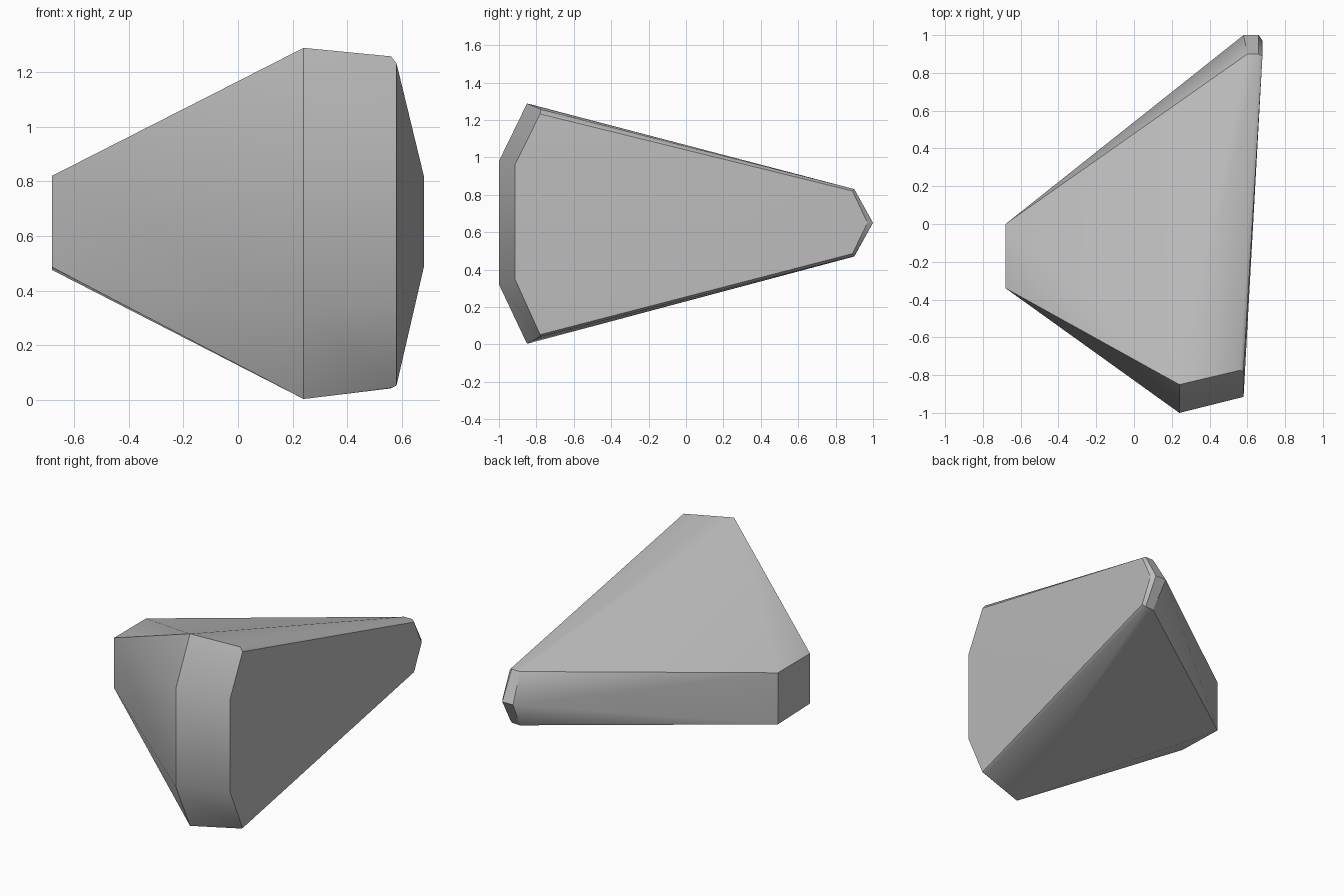
import bpy
import bmesh
from math import radians

default_cube = bpy.data.objects.get("Cube")
if default_cube:
    bpy.data.objects.remove(default_cube, do_unlink=True)


def make_material(name, colour):
    """One flat colour for viewport and render."""
    material = bpy.data.materials.new(name)
    material.use_nodes = True
    material.diffuse_color = colour
    shader = material.node_tree.nodes["Principled BSDF"]
    shader.inputs["Base Color"].default_value = colour
    shader.inputs["Roughness"].default_value = 0.9
    return material


# Corner columns of the boulder: x, y, lower z, upper z
corner_columns = {
    "blunt end, back": (-0.68, 0, 0.475, 0.82),
    "blunt end, front": (-0.68, -0.34, 0.485, 0.82),
    "peak": (0.24, -0.85, 0.003, 1.288),
    "nose": (0.24, -1, 0.32, 0.98),
    "cheek": (0.58, -0.915, 0.35, 0.96),
    "shoulder": (0.56, -0.775, 0.042, 1.257),
    "shoulder chamfer": (0.58, -0.78, 0.052, 1.232),
    "tail": (0.6, 0.9, 0.47, 0.83),
    "tail edge": (0.66, 0.9, 0.472, 0.83),
    "tail chamfer": (0.68, 0.89, 0.485, 0.82),
    "tip": (0.58, 1, 0.65, 0.65),
    "tip edge": (0.66, 1, 0.65, 0.65),
    "tip chamfer": (0.68, 0.97, 0.65, 0.65),
}

# Boulder: hull stretched over the corners
bm = bmesh.new()
for x, y, low, high in corner_columns.values():
    for z in {low, high}:
        bm.verts.new((x, y, z))
hull = bmesh.ops.convex_hull(bm, input=bm.verts)
unused = {v for v in hull["geom_interior"] + hull["geom_unused"]
          if isinstance(v, bmesh.types.BMVert)}
bmesh.ops.delete(bm, geom=list(unused), context="VERTS")
bmesh.ops.recalc_face_normals(bm, faces=bm.faces)

mesh = bpy.data.meshes.new("boulder")
bm.to_mesh(mesh)
bm.free()
mesh.materials.append(make_material("stone grey", (0.5, 0.5, 0.5, 1)))

boulder = bpy.data.objects.new("boulder", mesh)
bpy.context.collection.objects.link(boulder)

# Soft shading across shallow folds, sharp on the main ridges
bpy.context.view_layer.objects.active = boulder
boulder.select_set(True)
bpy.ops.object.shade_smooth_by_angle(angle=radians(30))
